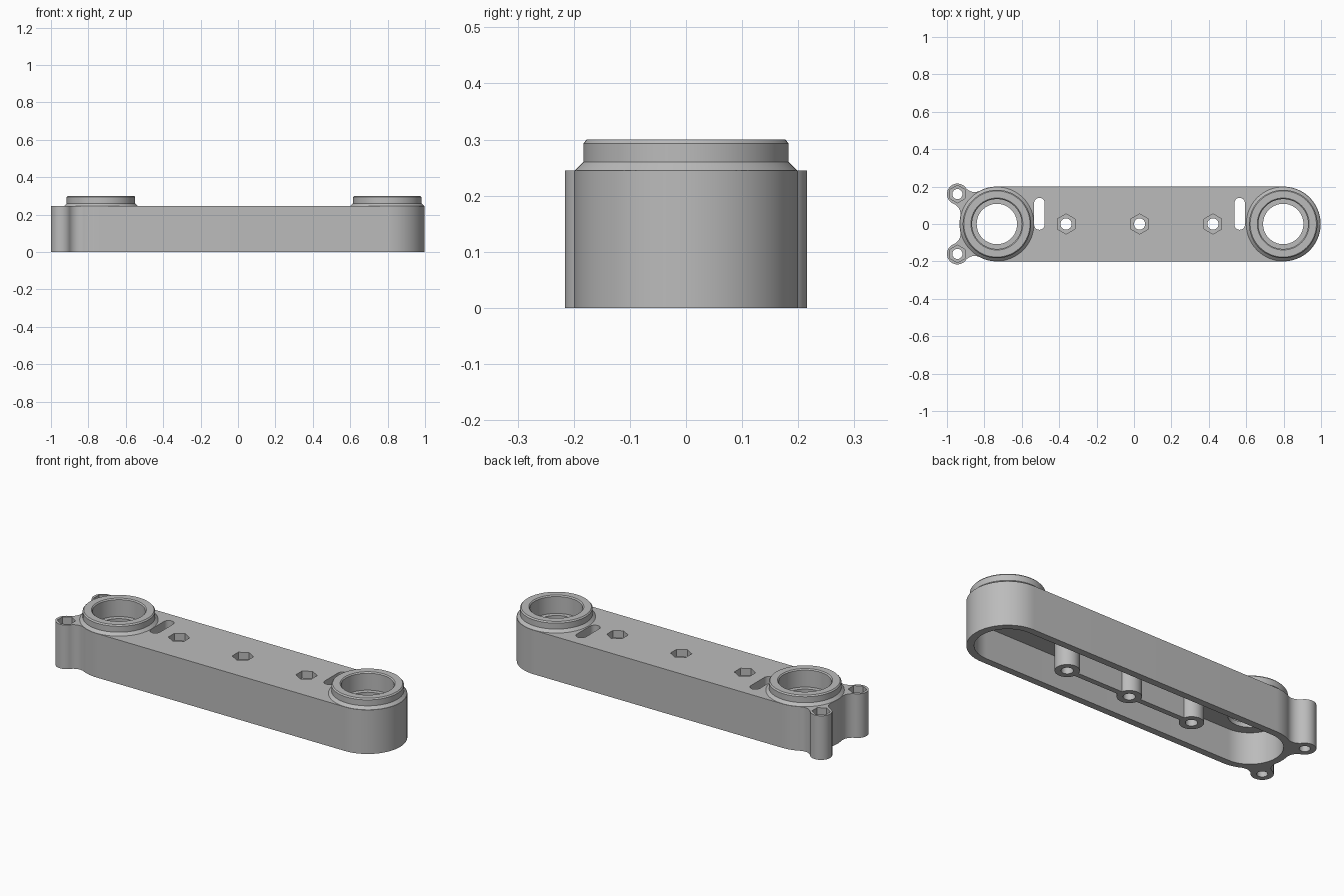
import bpy, bmesh, math
from mathutils import Vector

cube = bpy.data.objects.get("Cube")
if cube:
    bpy.data.objects.remove(cube)

# Main dimensions
TOP, PLATE_BOTTOM, SEAT_FLOOR, BOSS_TOP = 0.245, 0.175, 0.2, 0.3
RADIUS, WALL = 0.2, 0.038
LEFT_X, RIGHT_X = -0.733, 0.798
POSTS = (-0.363, 0.03, 0.422)
LUG, LUG_R, FILLET = Vector((-0.944, 0.16)), 0.056, 0.06

grey = bpy.data.materials.new("matte_grey")
grey.use_nodes = True
colour = (0.5, 0.5, 0.5, 1)
grey.diffuse_color = colour
bsdf = next(n for n in grey.node_tree.nodes if n.type == 'BSDF_PRINCIPLED')
bsdf.inputs["Base Color"].default_value = colour


def make_object(name, bm):
    bmesh.ops.recalc_face_normals(bm, faces=bm.faces)
    mesh = bpy.data.meshes.new(name)
    bm.to_mesh(mesh)
    bm.free()
    mesh.materials.append(grey)
    obj = bpy.data.objects.new(name, mesh)
    bpy.context.collection.objects.link(obj)
    return obj


def prism(name, outline, z0, z1):
    bm = bmesh.new()
    face = bm.faces.new([bm.verts.new((p[0], p[1], z0)) for p in outline])
    result = bmesh.ops.extrude_face_region(bm, geom=[face])
    verts = [v for v in result["geom"] if isinstance(v, bmesh.types.BMVert)]
    bmesh.ops.translate(bm, verts=verts, vec=(0, 0, z1 - z0))
    return make_object(name, bm)


def arc(x, y, r, a0, a1, n):
    return [(x + r * math.cos(a0 + (a1 - a0) * i / n),
             y + r * math.sin(a0 + (a1 - a0) * i / n)) for i in range(n + 1)]


def circle(x, y, r, n=64, turn=0.0):
    return arc(x, y, r, turn, turn + math.tau, n)[:-1]


def hexagon(x, y, r):
    return circle(x, y, r, 6, math.pi / 2)


def stadium(x0, x1, r):
    q = math.pi / 2
    return arc(x1, 0, r, -q, q, 40) + arc(x0, 0, r, q, 3 * q, 40)


def slot(x, y0, y1, r):
    return arc(x, y1, r, 0, math.pi, 16) + arc(x, y0, r, math.pi, math.tau, 16)


def combine(target, tool, operation):
    mod = target.modifiers.new("combine", 'BOOLEAN')
    mod.operation, mod.solver, mod.object = operation, 'EXACT', tool
    bpy.context.view_layer.objects.active = target
    bpy.ops.object.modifier_apply(modifier=mod.name)
    bpy.data.objects.remove(tool)


def cut(outline, z0, z1):
    combine(body, prism("cutter", outline, z0, z1), 'DIFFERENCE')


def add(outline, z0, z1):
    combine(body, prism("addition", outline, z0, z1), 'UNION')


def neck_outline():
    # Web whose two sides are fillets tangent to the lug and the body end
    boss = Vector((LEFT_X, 0))
    axis = boss - LUG
    d = axis.length
    axis.normalize()
    side = Vector((-axis.y, axis.x))
    a, b = LUG_R + FILLET, RADIUS + FILLET
    along = (a * a - b * b + d * d) / (2 * d)
    across = math.sqrt(a * a - along * along)
    sides = []
    for s in (1, -1):
        c = LUG + axis * along + side * across * s
        u, v = (LUG - c).normalized(), (boss - c).normalized()
        sides.append([c + u.lerp(v, i / 10).normalized() * FILLET for i in range(11)])
    return [LUG] + sides[0] + [boss + (LUG - boss) * 0.4] + sides[1][::-1]


# Rounded bar with a pair of screw lugs at one end
body = prism("hollow_bar_body", stadium(LEFT_X, RIGHT_X, RADIUS), 0, TOP)
for s in (1, -1):
    add([(p[0], p[1] * s) for p in neck_outline()], 0, TOP)
    add(circle(LUG.x, LUG.y * s, LUG_R, 40), 0, TOP)

# Hollow underside, then the centre rib and screw posts inside it
cut(stadium(LEFT_X, RIGHT_X, RADIUS - WALL), -0.1, PLATE_BOTTOM)
x0, x1, t = POSTS[0], POSTS[-1], 0.015
add([(x0, -t), (x1, -t), (x1, t), (x0, t)], 0, PLATE_BOTTOM + 0.01)
for x in POSTS:
    add(circle(x, 0, 0.061, 40), 0, PLATE_BOTTOM + 0.01)

# Screw holes with hexagonal nut pockets
for x, y, nut, hole in ([(x, 0, 0.054, 0.03) for x in POSTS] +
                        [(LUG.x, LUG.y * s, 0.047, 0.027) for s in (1, -1)]):
    cut(circle(x, y, hole, 32), -0.1, 0.4)
    cut(hexagon(x, y, nut), TOP - 0.04, 0.4)

# Slots beside the bearing seats
for x in (-0.506, 0.565):
    cut(slot(x, -0.003, 0.112, 0.028), -0.1, 0.4)

# Bearing seats with through holes
for x in (LEFT_X, RIGHT_X):
    cut(circle(x, 0, 0.133), SEAT_FLOOR, 0.4)
    cut(circle(x, 0, 0.108), -0.1, 0.4)


def bearing_collar(name, x):
    profile = [(0.133, TOP), (0.198, TOP), (0.183, 0.26), (0.183, 0.293),
               (0.177, BOSS_TOP), (0.139, BOSS_TOP), (0.133, 0.294)]
    bm = bmesh.new()
    rings = [[bm.verts.new((px, py, z)) for px, py in circle(x, 0, r)]
             for r, z in profile]
    for a, b in zip(rings, rings[1:] + rings[:1]):
        for i in range(len(a)):
            j = (i + 1) % len(a)
            bm.faces.new((a[i], a[j], b[j], b[i]))
    return make_object(name, bm)


# Raised collars around the seats
parts = [body, bearing_collar("right_bearing_collar", LEFT_X),
         bearing_collar("left_bearing_collar", RIGHT_X)]

bpy.ops.object.select_all(action='DESELECT')
for obj in parts:
    obj.select_set(True)
bpy.context.view_layer.objects.active = body
bpy.ops.object.shade_smooth_by_angle(angle=math.radians(30))
